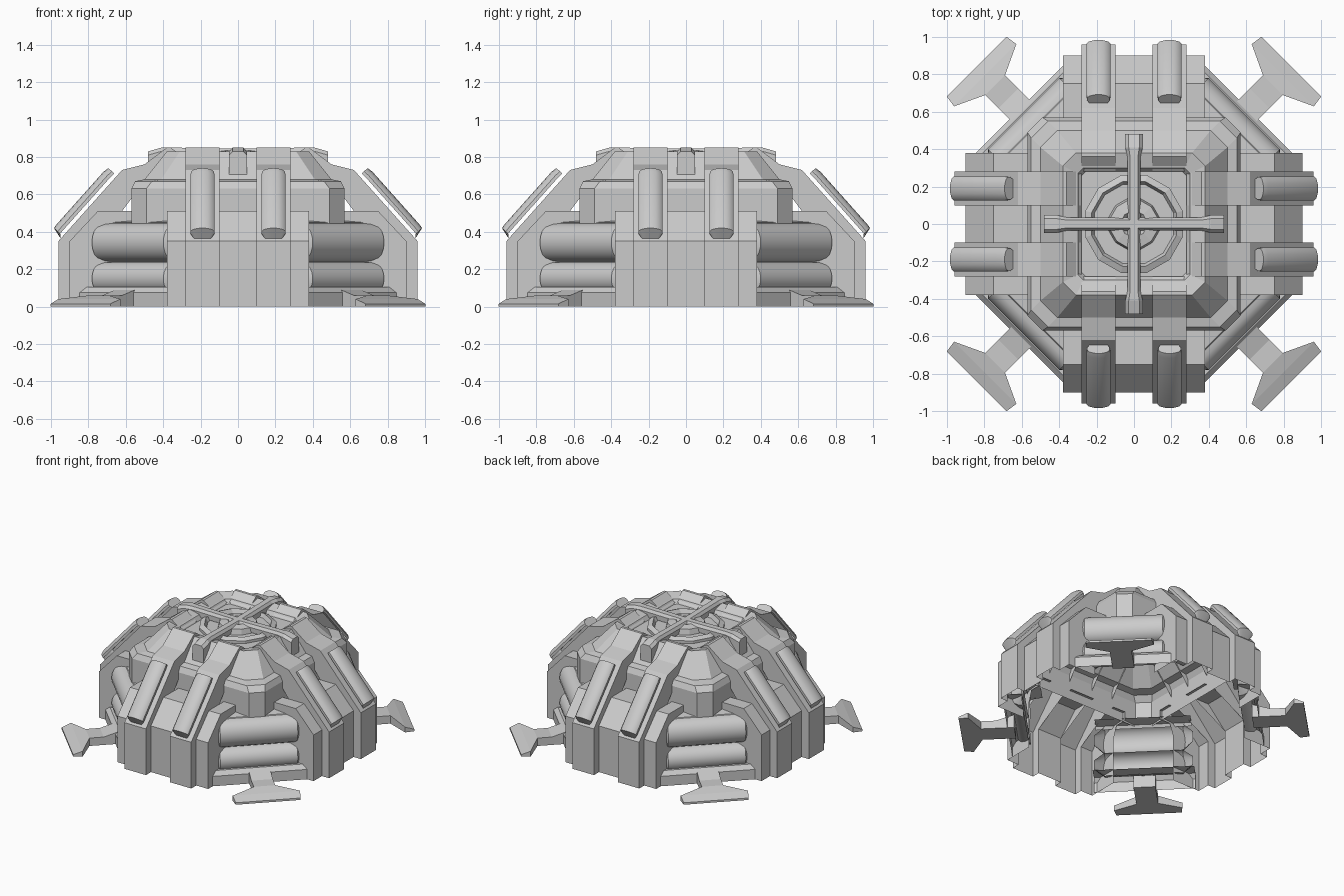
import bpy, math
from mathutils import Matrix, Vector

if "Cube" in bpy.data.objects:
    bpy.data.objects.remove(bpy.data.objects["Cube"])


def build(name, verts, faces, start=0.0, copies=4, smooth=False):
    """Mesh modelled facing +x, repeated around z in one object."""
    vs, fs = [], []
    for k in range(copies):
        m = Matrix.Rotation(math.radians(start) + k * math.pi / 2, 4, 'Z')
        n = len(vs)
        vs += [m @ Vector(v) for v in verts]
        fs += [[i + n for i in f] for f in faces]
    me = bpy.data.meshes.new(name)
    me.from_pydata(vs, [], fs)
    me.update()
    ob = bpy.data.objects.new(name, me)
    bpy.context.collection.objects.link(ob)
    if smooth:
        bpy.ops.object.select_all(action='DESELECT')
        ob.select_set(True)
        bpy.context.view_layer.objects.active = ob
        bpy.ops.object.shade_smooth_by_angle(angle=math.radians(35))
    return ob


def merge(chunks):
    vs, fs = [], []
    for v, f in chunks:
        n = len(vs)
        vs += v
        fs += [[i + n for i in q] for q in f]
    return vs, fs


def strip(profile, t0, t1, in0=None, in1=None):
    """Open shell: (r, z) profile extruded from t0 to t1; in0/in1 are the inner edges of side walls."""
    n = len(profile)
    rows = [(t0, in0), (t0, profile), (t1, profile), (t1, in1)]
    rows = [r for r in rows if r[1]]
    vs = [(r, t, z) for t, p in rows for r, z in p]
    fs = [[c * n + i, (c + 1) * n + i, (c + 1) * n + i + 1, c * n + i + 1]
          for c in range(len(rows) - 1) for i in range(n - 1)]
    return vs, fs


def loft(rings, caps=(True, True), closed=True):
    n = len(rings[0])
    vs = [v for r in rings for v in r]
    m = n if closed else n - 1
    fs = [[a * n + i, a * n + (i + 1) % n, (a + 1) * n + (i + 1) % n, (a + 1) * n + i]
          for a in range(len(rings) - 1) for i in range(m)]
    if caps[0]:
        fs.append(list(range(n))[::-1])
    if caps[1]:
        fs.append([(len(rings) - 1) * n + i for i in range(n)])
    return vs, fs


# Lower wall panels of the four arms: one centre and two outer panels each
panel = [(.90, 0), (.90, .35), (.75, .51), (.55, .51)]
side = [(.67, 0), (.67, .35), (.64, .44), (.55, .44)]
build("wall_panels", *merge([strip(panel, -.38, -.28, side), strip(panel, -.10, .10),
                             strip(panel, .28, .38, None, side)]))

# Raised ribs climbing over the roof
rib = [(.96, 0), (.96, .35), (.62, .73), (.50, .76), (.38, .85), (.36, .85), (.28, .79)]
rib_in = [(.90, 0), (.90, .35), (.62, .51), (.50, .67), (.39, .80), (.36, .79), (.28, .78)]
build("roof_ribs", *merge([strip(rib, -.28, -.10, rib_in, rib_in),
                           strip(rib, .10, .28, rib_in, rib_in)]))


# Half-round tubes lying on the rib slopes
def rib_tube(t):
    low, high = Vector((.945, 0, .367)), Vector((.648, 0, .70))
    d = high - low
    out = Vector((.745, 0, .667))
    rings = []
    for f, w, h in ((-.01, .045, .0), (.03, .065, .065), (.09, .065, .067), (.93, .065, .067),
                    (1, .06, .06), (1, .05, 0)):
        ring = []
        for k in range(9):
            a = math.pi * k / 8
            ring.append(low + d * f + Vector((0, t - w * min(1, max(-1, 1.15 * math.cos(a))), 0))
                        + out * h * (.3 + .7 * math.sin(a)))
        rings.append([tuple(p) for p in ring])
    return loft(rings, caps=(True, True), closed=False)


build("rib_tubes", *merge([rib_tube(-.19), rib_tube(.19)]), smooth=True)

# Corner curbs at the ground, and the ledges above the corner tubes
curb = [(.867, 0), (.867, .075), (.84, .105), (.74, .105)]
ledge = [(.755, .43), (.74, .45), (.66, .46)]
build("corner_curbs", *strip(curb, -.35, .35), start=45)
build("corner_ledges", *strip(ledge, -.33, .33), start=45)


# Two stacked horizontal half tubes forming each corner wall
def corner_tube(low, high):
    zc, r = (low + high) / 2, (high - low) / 2
    rings = []
    for t, s, dx in ((-.34, .4, .0), (-.27, 1, .09), (.27, 1, .09), (.34, .4, .0)):
        rings.append([(.745 + dx * math.cos(a), t, zc + r * s * math.sin(a))
                      for a in [math.pi * (k / 10 - .5) for k in range(11)]])
    return loft(rings, caps=(False, False), closed=False)


build("corner_tubes", *merge([corner_tube(.24, .445), corner_tube(.06, .24)]), start=45, smooth=True)

# Splayed landing feet with T-shaped toes: distance, half width, top height
foot = [(1.19, .226, .015), (1.125, .235, .04), (1.05, .075, .06), (.95, .075, .06), (.82, .075, .10)]
build("landing_feet", *loft([[(d, -w, 0), (d, w, 0), (d, w, h), (d, -w, h)]
                             for d, w, h in foot]), start=45)


# Upper body: chamfered square with sloping roof
def octagon(a, c, z):
    return [(a, -c, z), (a, c, z), (c, a, z), (-c, a, z),
            (-a, c, z), (-a, -c, z), (-c, -a, z), (c, -a, z)]


body = [(.57, .49, .44), (.57, .49, .63), (.55, .46, .67), (.50, .41, .68),
        (.38, .31, .83), (.30, .27, .81), (.28, .26, .78)]
build("upper_body", *loft([octagon(*b) for b in body], caps=(False, True)), copies=1)

# Twelve-sided hatch ring and hub
hatch = [(.27, .77), (.27, .80), (.235, .815), (.22, .785), (.14, .785), (.13, .825), (.07, .835), (.05, .81)]
build("roof_hatch", *loft([[(r * math.cos(math.tau * (k + .5) / 12),
                             r * math.sin(math.tau * (k + .5) / 12), z) for k in range(12)]
                           for r, z in hatch], caps=(False, True)), copies=1)

# Cross bars over the hatch, with blocks at the outer ends
bar = [(0, .035, .79, .845), (.36, .035, .79, .85), (.41, .047, .69, .85), (.48, .047, .69, .83)]
build("cross_bars", *loft([[(r, -w, a), (r, w, a), (r, w, b - .02), (r, w * .6, b),
                            (r, -w * .6, b), (r, -w, b - .02)] for r, w, a, b in bar]))
